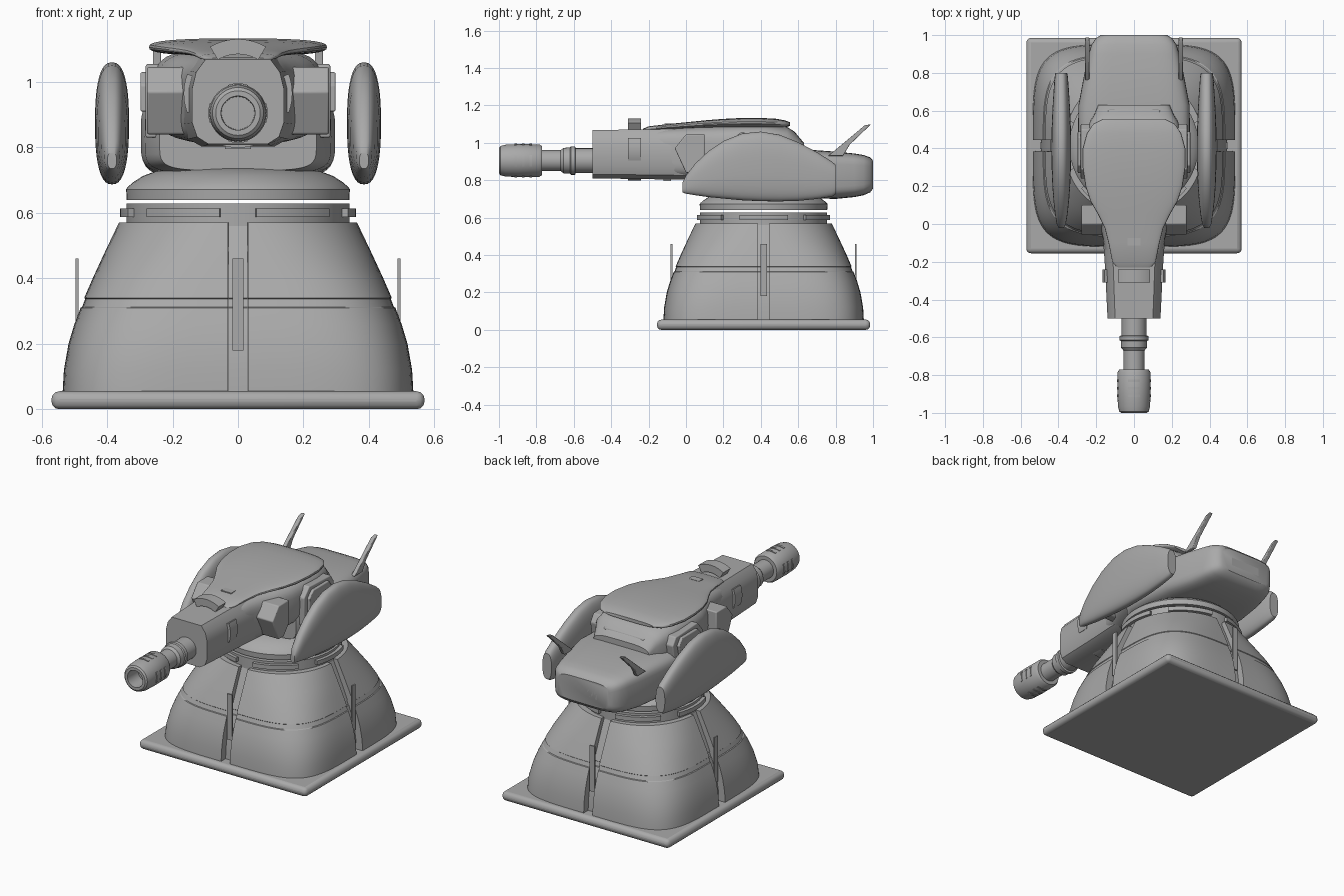
import bpy, bmesh, math
from mathutils import Vector

CY = 0.415            # centre of the pedestal in y
GUN_Z = 0.905         # barrel axis height
grey = bpy.data.materials.new("plain grey")
grey.diffuse_color = (0.4, 0.4, 0.4, 1)


def loft(name, rings, caps=True, bevel=0):
    """Skin a list of equal-length closed rings."""
    bm = bmesh.new()
    vs = [[bm.verts.new(p) for p in r] for r in rings]
    n = len(vs[0])
    for a, b in zip(vs, vs[1:]):
        for i in range(n):
            j = (i + 1) % n
            bm.faces.new((a[i], a[j], b[j], b[i]))
    if caps:
        bm.faces.new(vs[0])
        bm.faces.new(vs[-1])
    bmesh.ops.recalc_face_normals(bm, faces=bm.faces)
    me = bpy.data.meshes.new(name)
    bm.to_mesh(me)
    bm.free()
    me.materials.append(grey)
    ob = bpy.data.objects.new(name, me)
    bpy.context.collection.objects.link(ob)
    if bevel:
        m = ob.modifiers.new("bevel", 'BEVEL')
        m.width, m.segments, m.limit_method = bevel, 3, 'ANGLE'
    return ob


def box(name, x0, x1, y0, y1, z0, z1, bevel=0):
    return loft(name, [[(x0, y0, z), (x1, y0, z), (x1, y1, z), (x0, y1, z)]
                       for z in (z0, z1)], bevel=bevel)


def plate(name, x0, x1, outline, bevel=0):
    """Extrude a (y, z) outline sideways."""
    return loft(name, [[(x, y, z) for y, z in outline] for x in (x0, x1)], bevel=bevel)


def sup(a, n):
    """Point on a unit superellipse."""
    c, s = math.cos(a), math.sin(a)
    return (math.copysign(abs(c) ** (2 / n), c), math.copysign(abs(s) ** (2 / n), s))


def hull(name, sections, n=4, cx=0, count=40):
    """Loft along y; sections are (y, half width, bottom z, top z)."""
    rings = []
    for y, hw, z0, z1 in sections:
        pts = [sup(2 * math.pi * i / count, n) for i in range(count)]
        rings.append([(cx + hw * u, y, (z0 + z1) / 2 + (z1 - z0) / 2 * v) for u, v in pts])
    return loft(name, rings)


def upright(r, a, h):        # cylinder coordinates about the pedestal axis
    return Vector((r * math.cos(a), CY + r * math.sin(a), h))


def along_gun(zc):           # cylinder coordinates about a y axis at height zc
    return lambda r, a, h: Vector((r * math.cos(a), h, zc + r * math.sin(a)))


def lathe(name, profile, place, count=48):
    return loft(name, [[place(r, 2 * math.pi * i / count, h) for i in range(count)]
                       for r, h in profile])


def arc(name, r0, r1, mid, width, h0, h1, place, steps=10):
    rings = []
    for i in range(steps + 1):
        a = math.radians(mid + width * (i / steps - 0.5))
        rings.append([place(r, a, h) for r, h in ((r0, h0), (r1, h0), (r1, h1), (r0, h1))])
    return loft(name, rings)


# --- pedestal ---
box("base_plate", -0.57, 0.57, CY - 0.57, CY + 0.57, 0, 0.055, bevel=0.024)

# (z, half size, squareness): square foot morphing to a round neck
levels = [(0.05, 0.536, 4.6), (0.12, 0.532, 4.5), (0.2, 0.518, 4.2), (0.26, 0.5, 4),
          (0.31, 0.481, 3.8), (0.313, 0.476, 3.8), (0.337, 0.467, 3.7), (0.34, 0.47, 3.7),
          (0.4, 0.444, 3.4), (0.48, 0.407, 2.8), (0.57, 0.364, 2.2)]
for sx in (1, -1):
    for sy in (1, -1):
        rings = []
        for z, h, n in levels:
            pts = [sup(math.pi / 2 * i / 24, n) for i in range(25)]
            ring = [(sx * max(0.03, h * u), CY + sy * max(0.03, h * v), z) for u, v in pts]
            rings.append(ring + [(sx * 0.025, CY + sy * 0.025, z)])
        loft("pedestal_shell", rings)
core = []
for z, h, n in levels:
    pts = [sup(2 * math.pi * i / 64, n) for i in range(64)]
    core.append([(0.92 * h * u, CY + 0.92 * h * v, z) for u, v in pts])
loft("pedestal_core", core)

# upright strips standing in the four grooves
for s in (1, -1):
    box("groove_strip", -0.017, 0.017, CY + s * 0.488, CY + s * 0.497, 0.18, 0.46)
    box("groove_strip", s * 0.488, s * 0.497, CY - 0.017, CY + 0.017, 0.18, 0.46)

# neck ring with six raised segments
lathe("neck_ring", [(0.34, 0.56), (0.34, 0.628)], upright, 64)
for i in range(6):
    arc("neck_segment", 0.33, 0.36, 60 * i, 42, 0.588, 0.614, upright)

# --- turntable ---
lathe("turntable", [(0.34, 0.64), (0.342, 0.672), (0.338, 0.678), (0.32, 0.694),
                    (0.29, 0.713), (0.25, 0.728), (0.2, 0.735)], upright, 64)

# --- turret ---
hull("rear_pod", [(0.22, 0.24, 0.73, 0.92), (0.3, 0.285, 0.72, 0.945), (0.45, 0.297, 0.715, 0.955),
                  (0.63, 0.294, 0.705, 0.965), (0.8, 0.262, 0.7, 0.953), (0.9, 0.24, 0.71, 0.943),
                  (0.95, 0.225, 0.72, 0.935), (0.985, 0.2, 0.735, 0.922), (1.0, 0.175, 0.755, 0.905)], 5)
box("rear_vent", -0.1, 0.1, 0.99, 1.0, 0.8, 0.85)
hull("turret_head", [(-0.2, 0.145, 0.82, 1.07), (-0.1, 0.16, 0.81, 1.08), (0, 0.18, 0.805, 1.085),
                     (0.08, 0.215, 0.81, 1.09), (0.18, 0.247, 0.815, 1.095), (0.3, 0.258, 0.82, 1.1),
                     (0.42, 0.255, 0.83, 1.1), (0.54, 0.235, 0.84, 1.085), (0.58, 0.21, 0.85, 1.06),
                     (0.63, 0.19, 0.87, 1.0)], 4)
hull("top_cover", [(-0.23, 0.09, 1.06, 1.075), (-0.2, 0.115, 1.062, 1.088), (-0.1, 0.135, 1.07, 1.1),
                   (-0.02, 0.155, 1.075, 1.108), (0.05, 0.19, 1.078, 1.115), (0.12, 0.23, 1.08, 1.122),
                   (0.2, 0.257, 1.08, 1.128), (0.3, 0.272, 1.08, 1.133), (0.4, 0.272, 1.08, 1.133),
                   (0.48, 0.25, 1.08, 1.129), (0.53, 0.215, 1.082, 1.12), (0.555, 0.165, 1.09, 1.11)], 2.8)
box("rear_panel", -0.14, 0.14, 0.56, 0.605, 0.97, 1.04, bevel=0.012)
box("cover_sensor", -0.035, 0.035, -0.115, -0.075, 1.08, 1.104)

# --- gun housing: chamfered tube ---
half = [(0.09, 0.81), (0.125, 0.832), (0.14, 0.875), (0.14, 0.98), (0.128, 1.03), (0.1, 1.068)]
outline = half + [(-x, z) for x, z in reversed(half)]
loft("gun_housing", [[(x * k, y, 0.94 + (z - 0.94) * m) for x, z in outline]
                     for y, k, m in ((-0.5, 1, 1), (-0.22, 1.1, 1.03), (0.02, 1.22, 1.06))])
ring = along_gun(0.965)
for mid, width in ((90, 62), (0, 42), (180, 42), (270, 50)):
    arc("housing_clamp", 0.12, 0.166, mid, width, -0.31, -0.24, ring)
box("underside_lug", -0.04, 0.04, -0.12, -0.08, 0.795, 0.83)

# --- barrel and hollow muzzle ---
gun = along_gun(GUN_Z)
lathe("barrel", [(0.066, -0.48), (0.066, -0.59), (0.076, -0.593), (0.076, -0.615), (0.07, -0.62),
                 (0.068, -0.655), (0.056, -0.67), (0.056, -0.78)], gun)
lathe("muzzle", [(0.05, -0.77), (0.078, -0.77), (0.087, -0.785), (0.088, -0.9), (0.085, -0.965),
                 (0.078, -0.992), (0.068, -1.0), (0.052, -1.0), (0.05, -0.9)], gun)
for y in (-0.83, -0.87, -0.91):
    for mid in (0, 90, 180, 270):
        arc("muzzle_slot_rib", 0.08, 0.091, mid, 40, y - 0.007, y + 0.007, gun)

# --- paired side parts ---
pod = [(-0.02, 0.014, 0.735, 0.785), (0.0, 0.024, 0.728, 0.825), (0.05, 0.033, 0.72, 0.89),
       (0.12, 0.041, 0.71, 0.955), (0.2, 0.047, 0.702, 1.01), (0.3, 0.051, 0.693, 1.05),
       (0.4, 0.052, 0.688, 1.06), (0.5, 0.051, 0.687, 1.043), (0.6, 0.047, 0.69, 1.003),
       (0.7, 0.041, 0.7, 0.95), (0.78, 0.035, 0.713, 0.9), (0.8, 0.031, 0.725, 0.882)]
front_panel = [(-0.06, 0.97), (0.0, 1.045), (0.1, 1.045), (0.1, 0.9), (0.05, 0.84), (0.0, 0.84)]
rear_panel = [(0.24, 0.83), (0.24, 1.0), (0.29, 1.055), (0.5, 1.045), (0.53, 1.0), (0.5, 0.83)]
hub_panel = [(0.27, 0.91), (0.27, 0.99), (0.31, 1.03), (0.46, 1.03), (0.49, 0.99), (0.47, 0.91)]
fin = [(0.76, 0.93), (0.84, 0.93), (0.875, 0.99), (0.99, 1.1), (0.955, 1.093)]
for s in (1, -1):
    hull("side_shield", pod, 2.5, s * 0.385)
    plate("front_side_panel", s * 0.16, s * 0.278, front_panel, 0.006)
    plate("rear_side_panel", s * 0.22, s * 0.282, rear_panel, 0.006)
    plate("side_hub_panel", s * 0.27, s * 0.298, hub_panel, 0.005)
    plate("tail_fin", s * 0.235, s * 0.26, fin, 0.004)

# smooth shading with crisp edges
for ob in bpy.context.scene.objects:
    ob.select_set(True)
    bpy.context.view_layer.objects.active = ob
bpy.ops.object.shade_smooth_by_angle(angle=math.radians(32))
